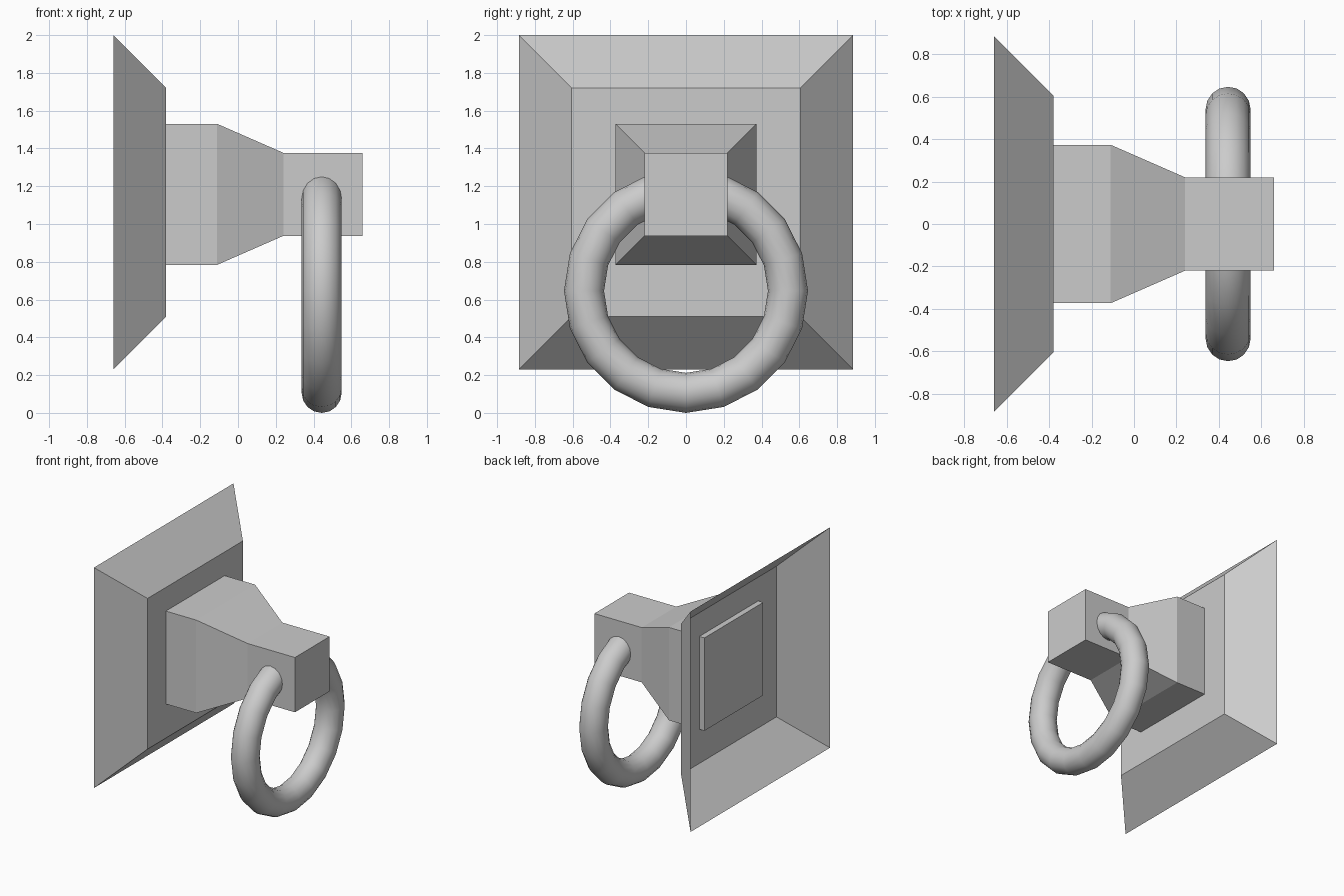
import bpy, math

if "Cube" in bpy.data.objects:
    bpy.data.objects.remove(bpy.data.objects["Cube"])


def square_loft(name, sections, cz, cap_start, cap_end):
    """Skin square sections (x, half_width) along the x axis."""
    verts, faces = [], []
    for x, h in sections:
        verts += [(x, -h, cz - h), (x, h, cz - h), (x, h, cz + h), (x, -h, cz + h)]
    for i in range(len(sections) - 1):
        a, b = i * 4, i * 4 + 4
        for k in range(4):
            n = (k + 1) % 4
            faces.append((a + k, a + n, b + n, b + k))
    if cap_start:
        faces.append((3, 2, 1, 0))
    if cap_end:
        e = len(verts) - 4
        faces.append((e, e + 1, e + 2, e + 3))
    mesh = bpy.data.meshes.new(name)
    mesh.from_pydata(verts, [], faces)
    mesh.update()
    obj = bpy.data.objects.new(name, mesh)
    bpy.context.collection.objects.link(obj)
    return obj


# Wall plate: hollow bevelled shell, open at the back
square_loft("wall_plate", [(-0.66, 0.885), (-0.38, 0.605)], 1.115, False, True)

# Post: solid block tapering to a smaller head, poking slightly through the plate
square_loft("post", [(-0.425, 0.373), (-0.11, 0.373), (0.24, 0.22), (0.66, 0.22)],
            1.157, True, True)

# Ring hanging through the post head
bpy.ops.mesh.primitive_torus_add(
    major_radius=0.54, minor_radius=0.106, major_segments=20, minor_segments=16,
    location=(0.443, 0, 0.646), rotation=(0, math.pi / 2, 0))
ring = bpy.context.object
ring.name = "ring"
bpy.ops.object.shade_smooth()
